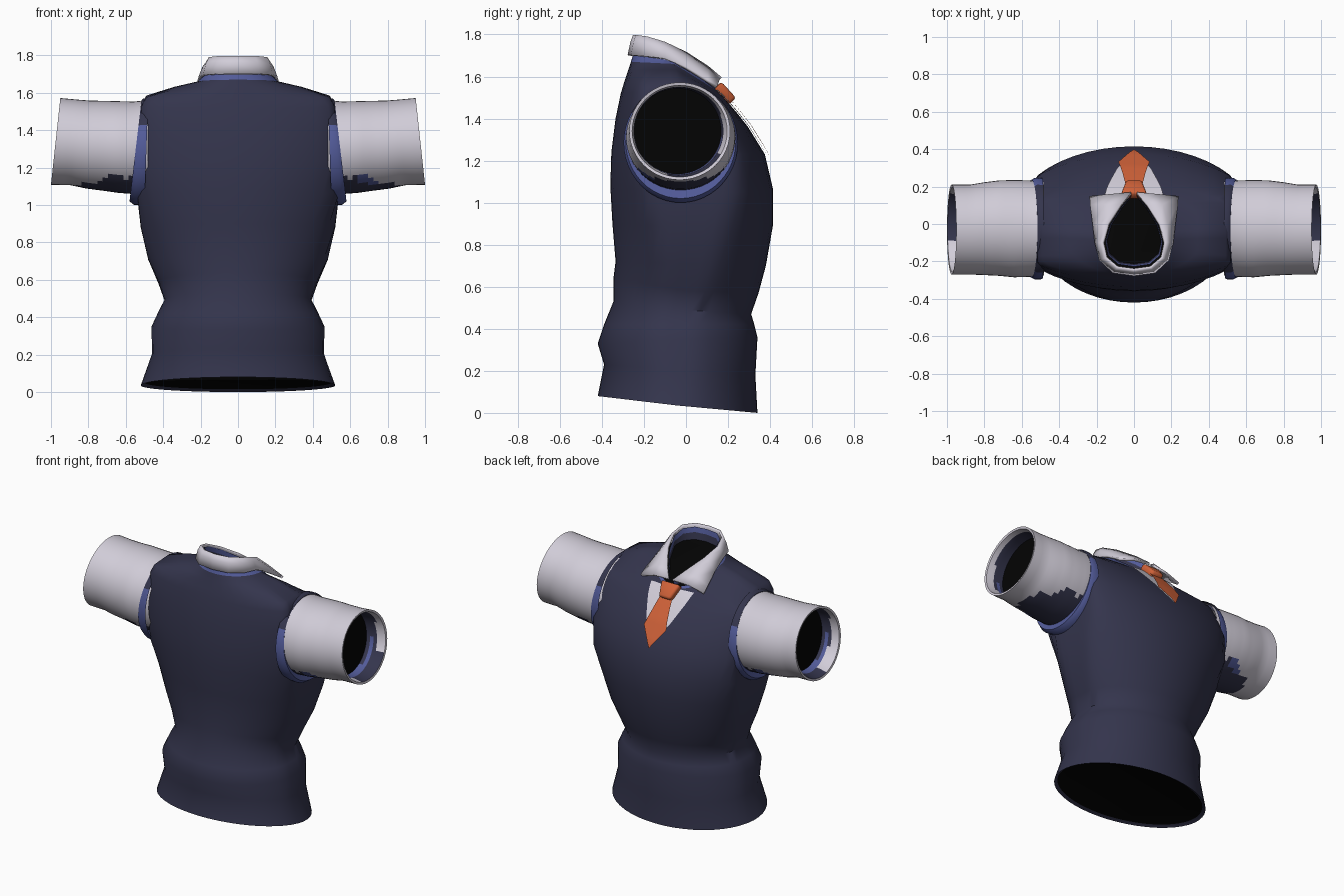
import bpy, bmesh, math
from mathutils import Vector, Matrix
from mathutils.bvhtree import BVHTree

old = bpy.data.objects.get("Cube")
if old:
    bpy.data.objects.remove(old, do_unlink=True)


def material(name, rgb):
    m = bpy.data.materials.new(name)
    m.use_nodes = True
    m.diffuse_color = (*rgb, 1)
    m.node_tree.nodes["Principled BSDF"].inputs["Base Color"].default_value = (*rgb, 1)
    return m


NAVY, BLUE, WHITE, ORANGE, BLACK = range(5)
MATS = [material("navy knit", (.034, .035, .073)),
        material("blue trim", (.085, .105, .32)),
        material("white cotton", (.64, .61, .69)),
        material("orange silk", (.62, .12, .04)),
        material("black inside", (.001, .001, .001))]


def finish(bm, name, angle=50):
    bmesh.ops.recalc_face_normals(bm, faces=bm.faces)
    me = bpy.data.meshes.new(name)
    bm.to_mesh(me)
    bm.free()
    for m in MATS:
        me.materials.append(m)
    ob = bpy.data.objects.new(name, me)
    bpy.context.collection.objects.link(ob)
    bpy.ops.object.select_all(action='DESELECT')
    ob.select_set(True)
    bpy.context.view_layer.objects.active = ob
    bpy.ops.object.shade_smooth_by_angle(angle=math.radians(angle))
    return ob


def loft(rings, mats, closed=True, cap_start=None, cap_end=None):
    """Skin a row of point rings; one material per band."""
    bm = bmesh.new()
    vs = [[bm.verts.new(p) for p in r] for r in rings]
    n = len(rings[0])
    for a, b, mat in zip(vs, vs[1:], mats):
        for i in range(n if closed else n - 1):
            j = (i + 1) % n
            bm.faces.new((a[i], a[j], b[j], b[i])).material_index = mat
    for ring, mat in ((vs[0], cap_start), (vs[-1], cap_end)):
        if mat is not None:
            bm.faces.new(ring).material_index = mat
    return bm


def body_ring(a, yb, yf, zb, zs, zf, cut, count=48):
    """Oval ring whose sides are cut flat at half width a."""
    pts = []
    for i in range(count):
        t = math.tau * i / count
        c, s = math.cos(t), math.sin(t)
        x = max(-a, min(a, a * cut * c))
        z = zs + (zf - zs) * max(s, 0) + (zb - zs) * max(-s, 0)
        pts.append((x, (yb + yf) / 2 + (yf - yb) / 2 * s, z))
    return pts


# Vest body: half width, back y, front y, back z, side z, front z, side cut
rows = [(.50, -.40, .32, .09, .05, .015, 1),
        (.52, -.42, .34, .08, .035, 0, 1),
        (.46, -.39, .33, .23, .2, .18, 1.02),
        (.462, -.42, .34, .33, .35, .36, 1.02),
        (.43, -.39, .325, .42, .42, .42, 1.02),
        (.392, -.345, .31, .53, .49, .47, 1.02),
        (.425, -.345, .345, .64, .58, .57, 1.03),
        (.48, -.335, .38, .72, .71, .70, 1.04),
        (.52, -.35, .415, .9, .88, .9, 1.08),
        (.537, -.36, .415, 1.08, 1.03, 1.06, 1.2),
        (.535, -.355, .375, 1.24, 1.23, 1.23, 1.31),
        (.525, -.335, .295, 1.4, 1.42, 1.36, 1.33),
        (.515, -.31, .24, 1.52, 1.54, 1.43, 1.33),
        (.49, -.295, .21, 1.57, 1.585, 1.465, 1.3),
        (.34, -.275, .18, 1.63, 1.632, 1.5, 1.12),
        (.215, -.262, .15, 1.67, 1.66, 1.53, 1),
        (.188, -.25, .14, 1.71, 1.685, 1.54, 1)]
bm = loft([body_ring(*r) for r in rows], [NAVY] * (len(rows) - 2) + [BLUE],
          cap_start=BLACK, cap_end=BLACK)
bmesh.ops.recalc_face_normals(bm, faces=bm.faces)
surface = BVHTree.FromBMesh(bm)
finish(bm, "vest")


def arm_ring(x, tilt, y, z, ry, rz, side, count=48):
    return [(side * (x - tilt * math.sin(t)), y + ry * math.cos(t), z + rz * math.sin(t))
            for t in (math.tau * i / count for i in range(count))]


def refine(specs, steps=3):
    """Insert evenly spaced specs between neighbours."""
    fine = [[p + (q - p) * k / steps for p, q in zip(a, b)]
            for a, b in zip(specs, specs[1:]) for k in range(steps)]
    return fine + [list(specs[-1])]


outer = refine([(.48, 0, -.025, 1.31, .25, .25), (.56, 0, -.025, 1.306, .258, .247),
                (.64, 0, -.025, 1.31, .26, .245), (.72, .005, -.022, 1.317, .255, .24),
                (.80, .01, -.025, 1.323, .248, .235), (.88, .016, -.03, 1.335, .24, .229),
                (.975, .025, -.03, 1.34, .24, .232)])
inner = refine([(.972, .025, -.03, 1.34, .226, .218), (.92, .025, -.035, 1.34, .213, .208),
                (.85, .02, -.04, 1.34, .207, .204)])
band = [(.49, .01, -.025, 1.285, .27, .285), (.53, .025, -.025, 1.285, .272, .285),
        (.548, .032, -.025, 1.29, .262, .27), (.538, .03, -.025, 1.3, .235, .235)]

for side, label in ((1, "left"), (-1, "right")):
    # Short sleeve: white cloth, dark underarm patch, hem lining and dark opening
    rings = [arm_ring(*s, side) for s in outer + inner]
    bm = loft(rings, [WHITE] * (len(rings) - 1), cap_end=BLACK)
    bm.faces.ensure_lookup_table()
    lining_start = len(outer) * len(rings[0])
    for f in bm.faces[:-1]:
        c = f.calc_center_median()
        x = abs(c.x)
        if f.index >= 0 and f.verts[0].index >= 0 and (c.y + .03) ** 2 + (c.z - 1.34) ** 2 < 0:
            continue
    bm.verts.index_update()
    for f in bm.faces[:-1]:
        c = f.calc_center_median()
        x = abs(c.x)
        if min(v.index for v in f.verts) >= lining_start:
            if x < .92 or (c.z < 1.24 and c.y > -.1):
                f.material_index = BLUE if c.z < 1.3 and .88 < x < .91 else NAVY
        elif c.z < 1.155 + .012 * math.sin(x * 40) - .38 * max(0, x - .7):
            blue = .63 < x < .76 and c.z > 1.115 and c.y * side < 0
            f.material_index = BLUE if blue else NAVY
    finish(bm, label + "_sleeve")

    # Armhole trim: blue below, knit colour over the shoulder
    bm = loft([arm_ring(*b, side) for b in band], [BLUE] * 3)
    for f in bm.faces:
        if f.calc_center_median().z > 1.42:
            f.material_index = NAVY
    finish(bm, label + "_armhole_trim")


def mirrored(half):
    return [(-x, y, z) for x, y, z in half[:0:-1]] + half


# Folded collar, running from the nape to the pointed tips
top = mirrored([(0, -.245, 1.795), (.09, -.232, 1.795), (.15, -.18, 1.787), (.165, -.1, 1.76),
                (.135, 0, 1.71), (.07, .1, 1.645), (.015, .165, 1.59)])
bottom = mirrored([(0, -.27, 1.7), (.11, -.255, 1.7), (.18, -.19, 1.695), (.203, -.1, 1.685),
                   (.217, 0, 1.64), (.232, .1, 1.58), (.235, .145, 1.55)])
middle = [tuple((Vector(a) + Vector(b)) / 2 + Vector((0, 0, .012))) for a, b in zip(top, bottom)]
collar = finish(loft([top, middle, bottom], [WHITE] * 2, closed=False), "collar")
thick = collar.modifiers.new("thickness", 'SOLIDIFY')
thick.thickness = .016
thick.offset = 0

# Lining inside the collar: blue edge, then dark
lining = [[(x * k, y * k, z - drop) for x, y, z in top]
          for k, drop in ((.93, .012), (.9, .045), (.85, .12))]
finish(loft(lining, [BLUE, NAVY], closed=False), "collar_lining")


def drape(name, outline, lift, mat, across=8):
    """Thin panel laid on the chest; outline is (height, half width)."""
    rings = []
    for z, w in refine(outline, 4):
        ring = []
        for i in range(across + 1):
            x = w * (2 * i / across - 1)
            hit, normal, _, _ = surface.ray_cast(Vector((x, 2, z)), Vector((0, -1, 0)))
            ring.append(hit + normal * lift)
        rings.append(ring)
    return finish(loft(rings, [mat] * (len(rings) - 1), closed=False), name)


# Shirt front showing in the V neck, and the tie blade over it
drape("shirt_front", [(1.225, .003), (1.36, .09), (1.47, .14), (1.53, .16)], .007, WHITE)
drape("tie_blade", [(1.21, .002), (1.32, .083), (1.4, .062), (1.5, .04)], .018, ORANGE)

# Tie knot: tapered block leaning along the chest
bm = bmesh.new()
bmesh.ops.create_cube(bm, size=1)
for v in bm.verts:
    v.co.x *= .14 if v.co.z > 0 else .085
    v.co.y *= .05
    v.co.z *= .105
bmesh.ops.bevel(bm, geom=bm.edges[:], offset=.014, segments=2, affect='EDGES', profile=.5)
bmesh.ops.transform(bm, verts=bm.verts,
                    matrix=Matrix.Translation((0, .185, 1.52)) @ Matrix.Rotation(math.radians(42), 4, 'X'))
for f in bm.faces:
    f.material_index = ORANGE
finish(bm, "tie_knot")
